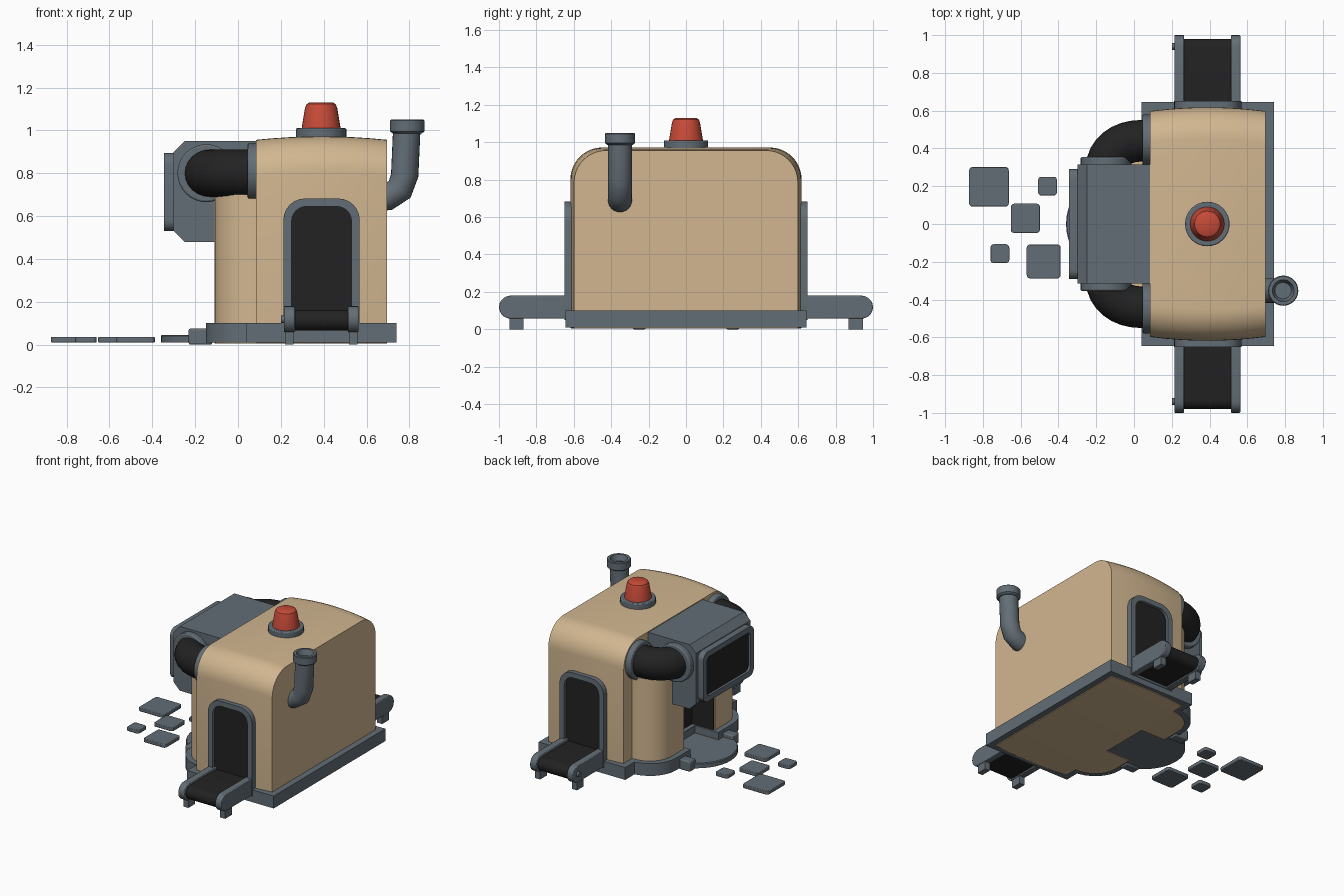
import bpy, bmesh, math
from mathutils import Vector

if "Cube" in bpy.data.objects:
    bpy.data.objects.remove(bpy.data.objects["Cube"])


def material(name, col):
    m = bpy.data.materials.new(name)
    m.diffuse_color = (*col, 1)
    m.use_nodes = True
    m.node_tree.nodes["Principled BSDF"].inputs["Base Color"].default_value = m.diffuse_color
    return m


TAN = material("sand_paint", (0.64, 0.47, 0.28))
GREY = material("steel_grey", (0.125, 0.155, 0.18))
BLACK = material("rubber_black", (0.016, 0.016, 0.016))
RED = material("signal_red", (0.57, 0.07, 0.04))


def finish(name, bm, mat, bevel=0, angle=35):
    bmesh.ops.recalc_face_normals(bm, faces=bm.faces)
    me = bpy.data.meshes.new(name)
    bm.to_mesh(me)
    bm.free()
    me.materials.append(mat)
    me.shade_smooth()
    me.set_sharp_from_angle(angle=math.radians(angle))
    ob = bpy.data.objects.new(name, me)
    bpy.context.collection.objects.link(ob)
    if bevel:
        b = ob.modifiers.new("bevel", 'BEVEL')
        b.width, b.segments, b.limit_method = bevel, 2, 'ANGLE'
    return ob


def place(axis, u, v, t):
    return {'x': (t, u, v), 'y': (u, t, v), 'z': (u, v, t)}[axis]


# Closed outlines joined in order; caps at the first and last outline
def loft(name, loops, mat, caps=True, closed=False, bevel=0, angle=35):
    bm = bmesh.new()
    rings = [[bm.verts.new(p) for p in lp] for lp in loops]
    n = len(rings[0])
    pairs = list(zip(rings, rings[1:])) + ([(rings[-1], rings[0])] if closed else [])
    for a, b in pairs:
        for i in range(n):
            j = (i + 1) % n
            bm.faces.new((a[i], a[j], b[j], b[i]))
    if caps and not closed:
        bm.faces.new(rings[0])
        bm.faces.new(rings[-1])
    return finish(name, bm, mat, bevel, angle)


def prism(name, pts, axis, a, b, mat, bevel=0):
    return loft(name, [[place(axis, u, v, t) for u, v in pts] for t in (a, b)], mat, bevel=bevel)


def frame(name, outer, inner, axis, a, b, mat):
    loops = [[place(axis, u, v, t) for u, v in pts]
             for pts, t in ((outer, a), (outer, b), (inner, b), (inner, a))]
    return loft(name, loops, mat, closed=True)


def box(name, x0, x1, y0, y1, z0, z1, mat, bevel=0):
    return prism(name, [(x0, y0), (x1, y0), (x1, y1), (x0, y1)], 'z', z0, z1, mat, bevel)


# Rounded rectangle, radii for bottom and top corners
def rrect(u0, u1, v0, v1, rb, rt, n=6):
    pts = []
    for k, (cu, cv, r) in enumerate(((u1 - rt, v1 - rt, rt), (u0 + rt, v1 - rt, rt),
                                     (u0 + rb, v0 + rb, rb), (u1 - rb, v0 + rb, rb))):
        for i in range(n + 1):
            a = math.pi / 2 * (k + i / n)
            pts.append((cu + r * math.cos(a), cv + r * math.sin(a)))
    return pts


def lathe(name, c, axis, prof, mat, n=32, bevel=0):
    cu, cv = c
    loops = [[place(axis, cu + r * math.cos(2 * math.pi * i / n), cv + r * math.sin(2 * math.pi * i / n), t)
              for i in range(n)] for r, t in prof]
    return loft(name, loops, mat, bevel=bevel)


# Round tube along a flat path with the given plane normal
def tube(name, path, radius, normal, mat, n=24):
    path, nrm = [Vector(p) for p in path], Vector(normal)
    loops = []
    for i, p in enumerate(path):
        t = (path[min(i + 1, len(path) - 1)] - path[max(i - 1, 0)]).normalized()
        s = t.cross(nrm)
        loops.append([p + radius * (math.cos(2 * math.pi * k / n) * s + math.sin(2 * math.pi * k / n) * nrm)
                      for k in range(n)])
    return loft(name, loops, mat, angle=50)


# Main housing: slightly barrelled along x, rounded top
sections = []
for i in range(9):
    x = 0.085 + 0.61 * i / 8
    d = 0.02 * ((x - 0.39) / 0.305) ** 2
    sections.append([(x, y, z) for y, z in rrect(-0.618 + d, 0.618 - d, 0.005, 0.972 - d * 0.8, 0.004, 0.17, 10)])
loft("housing", sections, TAN)
box("base_plinth", 0.04, 0.74, -0.645, 0.645, 0.01, 0.1, GREY)

# Front hopper box with its dark window
prism("hopper_box", [(-0.25, 0.48), (0.1, 0.48), (0.1, 0.95), (-0.25, 0.95), (-0.3, 0.9), (-0.3, 0.53)],
      'y', -0.315, 0.315, GREY)
frame("hopper_window_frame", rrect(-0.292, 0.292, 0.53, 0.895, 0.05, 0.05),
      rrect(-0.252, 0.252, 0.57, 0.855, 0.035, 0.035), 'x', -0.345, -0.29, GREY)
prism("hopper_window", rrect(-0.26, 0.26, 0.56, 0.865, 0.035, 0.035), 'x', -0.328, -0.295, BLACK)


# Quarter-round column outline, grown by g
def column(g):
    pts = [(0.1, 0.18 - g * 0.5), (-0.11 - g, 0.18 - g * 0.5)]
    for i in range(9):
        a = math.pi / 2 * i / 8
        pts.append((0.07 - (0.18 + g) * math.cos(a), 0.33 + (0.17 + g) * math.sin(a)))
    return pts + [(0.1, 0.5 + g)]


# Parts mirrored in y
for s, side in ((1, "back"), (-1, "front")):
    prism(side + "_column", [(x, s * y) for x, y in column(0)], 'z', 0.005, 0.7, TAN)
    prism(side + "_column_base", [(x, s * y) for x, y in column(0.04)], 'z', 0.01, 0.1, GREY)
    box(side + "_bay_lining", -0.1, 0.09, s * 0.172, s * 0.182, 0.04, 0.6, BLACK)
    box(side + "_bay_foot", -0.23, -0.12, s * 0.215, s * 0.285, 0.0, 0.075, GREY, 0.008)

    # Elbow pipe and its flanges
    path = [(0.1, s * 0.44, 0.8)]
    for i in range(9):
        a = math.pi / 2 * i / 8
        path.append((0.03 - 0.175 * math.sin(a), s * (0.3 + 0.14 * math.cos(a)), 0.8))
    tube(side + "_elbow_pipe", path, 0.11, (0, 0, 1), BLACK)
    lathe(side + "_housing_flange", (s * 0.445, 0.805), 'x', [(0.135, 0.045), (0.135, 0.1)], GREY, bevel=0.008)
    lathe(side + "_hopper_flange", (-0.148, 0.8), 'y', [(0.135, s * 0.3), (0.135, s * 0.355)], GREY, bevel=0.008)

    # Doorway
    frame(side + "_door_frame", rrect(0.212, 0.568, 0.05, 0.682, 0.005, 0.1),
          rrect(0.25, 0.53, 0.075, 0.645, 0.005, 0.07), 'y', s * 0.59, s * 0.65, GREY)
    prism(side + "_door_opening", rrect(0.24, 0.54, 0.07, 0.655, 0.005, 0.07), 'y', s * 0.6, s * 0.628, BLACK)

    # Conveyor
    def capsule(y1, z0, z1):
        r = (z1 - z0) / 2
        arc = [(s * (y1 - r + r * math.sin(math.pi * i / 10)), z0 + r - r * math.cos(math.pi * i / 10))
               for i in range(11)]
        return [(s * 0.6, z0)] + arc + [(s * 0.6, z1)]
    prism(side + "_belt", capsule(0.98, 0.065, 0.162), 'x', 0.25, 0.53, BLACK)
    for x0, tag in ((0.215, "left"), (0.513, "right")):
        prism(side + "_" + tag + "_rail", capsule(1.0, 0.057, 0.18), 'x', x0, x0 + 0.05, GREY, 0.005)
        box(side + "_" + tag + "_rail_foot", x0 + 0.005, x0 + 0.045, s * 0.868, s * 0.945, 0, 0.07, GREY)
    lathe(side + "_rail_knob", (s * 0.94, 0.118), 'x', [(0.018, 0.2), (0.018, 0.22)], GREY, 12)

# Loading bay back wall and turntable
box("bay_back_wall", 0.07, 0.083, -0.18, 0.18, 0.03, 0.6, BLACK)
lathe("turntable", (-0.085, 0), 'z', [(0.275, 0.01), (0.275, 0.04), (0.27, 0.046)], GREY, 40)

# Beacon
lathe("beacon_collar", (0.388, 0), 'z', [(0.118, 0.95), (0.118, 1.01)], GREY, bevel=0.006)
lathe("beacon_lamp", (0.388, 0), 'z', [(0.092, 1.0), (0.09, 1.015), (0.075, 1.105), (0.068, 1.122), (0.055, 1.13)], RED)

# Exhaust stack with hollow cap
tube("exhaust_pipe", [(0.62, -0.353, 0.685), (0.7, -0.353, 0.69), (0.755, -0.353, 0.725), (0.778, -0.353, 0.79),
                      (0.788, -0.353, 1.01)], 0.064, (0, 1, 0), GREY)
lathe("exhaust_cap", (0.79, -0.353), 'z', [(0.066, 0.985), (0.08, 0.995), (0.08, 1.045), (0.076, 1.05),
                                           (0.058, 1.05), (0.04, 1.0)], GREY)

# Loose paving plates
for i, (x, y, w) in enumerate(((-0.768, 0.197, 0.21), (-0.575, 0.03, 0.155), (-0.478, -0.198, 0.18),
                               (-0.71, -0.157, 0.1), (-0.458, 0.2, 0.1))):
    h = w / 2
    prism("paving_plate_%d" % (i + 1), rrect(x - h, x + h, y - h, y + h, 0.018, 0.018, 3), 'z', 0.01, 0.036, GREY, 0.004)
